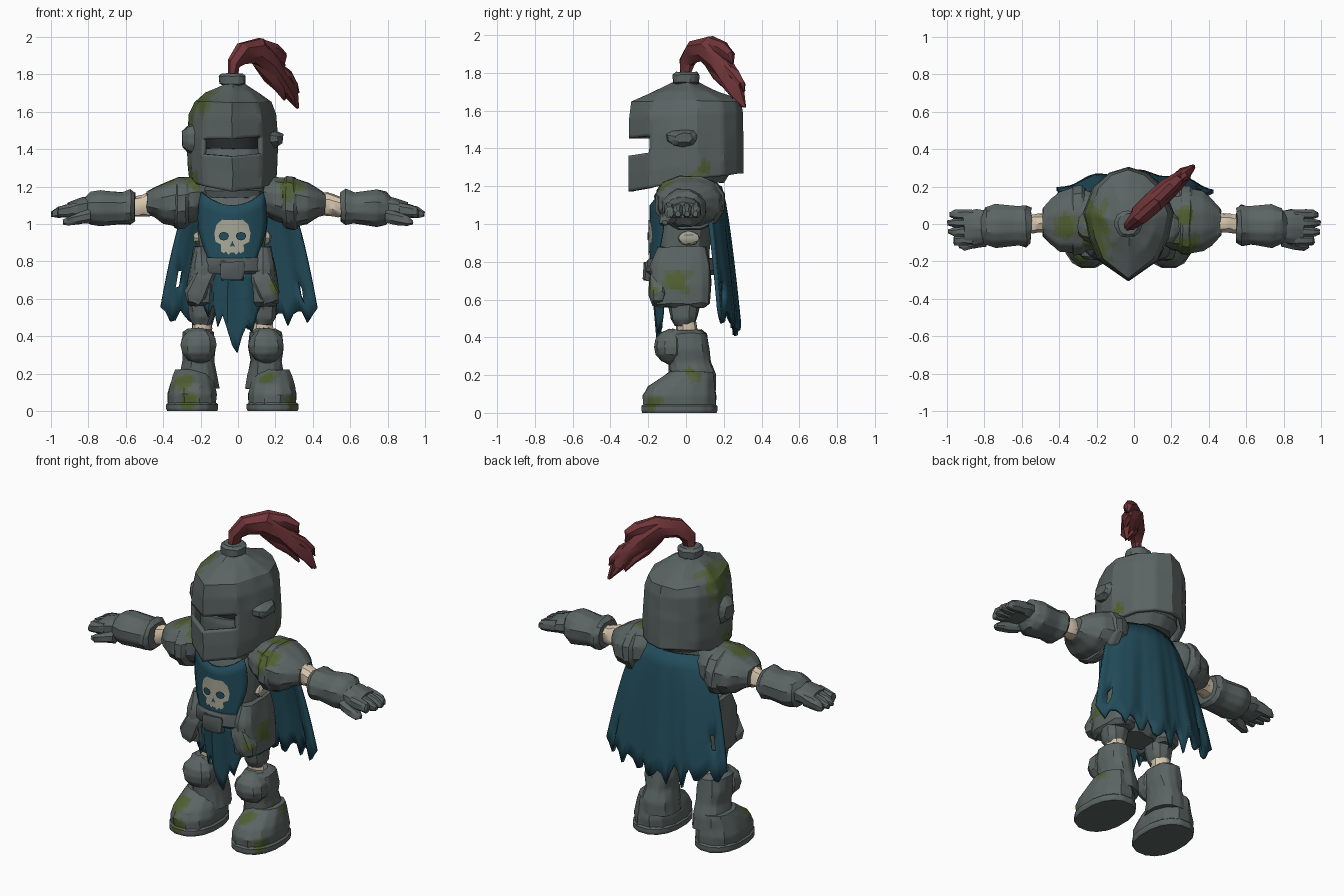
import bpy, bmesh, math, random
from mathutils import Vector, noise
random.seed(4)
CX = -0.03  # body axis


def mat(name, *rgb):
    m = bpy.data.materials.new(name)
    m.diffuse_color = (*rgb, 1)
    return m


STEEL = mat("weathered_steel", 0.105, 0.13, 0.125)
DARK = mat("dark_hollow", 0.02, 0.025, 0.025)
STRAP = mat("belt_steel", 0.085, 0.103, 0.102)
MOSS = mat("moss", 0.08, 0.115, 0.03)
MOSS_EDGE = mat("faded_moss", 0.09, 0.12, 0.065)
BLUE = mat("teal_cloth", 0.016, 0.073, 0.105)
RED = mat("crimson_plume", 0.16, 0.035, 0.04)
BONE = mat("bone", 0.70, 0.58, 0.43)
SKULL = mat("painted_skull", 0.39, 0.39, 0.31)
# moss patches: centre and radius
PATCHES = [(-.23, .02, 1.64, .13), (-.19, -.11, 1.64, .09), (-.26, -.05, 1.27, .06), (.2, .09, 1.29, .05),
           (.28, -.13, 1.2, .08), (.27, .04, 1.25, .06), (-.36, -.02, 1.21, .07), (-.25, -.12, 1.24, .06),
           (.22, -.05, .7, .07), (.2, -.19, .66, .04), (-.29, -.15, .15, .065), (-.27, -.23, .05, .05),
           (.15, -.14, .18, .06), (.28, -.17, .05, .06), (.25, .02, .2, .055)]


def finish(name, bm, m, thick=0, offset=0, recalc=True):
    if recalc:
        bmesh.ops.recalc_face_normals(bm, faces=bm.faces[:])
    me = bpy.data.meshes.new(name)
    me.materials.append(m)
    if m is STEEL:
        me.materials.append(MOSS)
        me.materials.append(MOSS_EDGE)
        for f in bm.faces:
            c = f.calc_center_median()
            k = 0.9 + 0.7 * noise.noise(c * 16)
            d = min((c - Vector(p[:3])).length / (p[3] * k) for p in PATCHES)
            f.material_index = 1 if d < 0.78 else 2 if d < 1.08 else 0
    bm.to_mesh(me)
    bm.free()
    ob = bpy.data.objects.new(name, me)
    bpy.context.collection.objects.link(ob)
    if thick:
        sol = ob.modifiers.new("thickness", 'SOLIDIFY')
        sol.thickness, sol.offset = thick, offset


def skin(bm, loops, caps):
    n = len(loops[0])
    for a, b in zip(loops, loops[1:]):
        for i in range(n):
            bm.faces.new((a[i], a[(i + 1) % n], b[(i + 1) % n], b[i]))
    for loop in caps:
        bm.faces.new(loop)


def loft(name, rings, m, n=14, p=2.3, jit=0.005):
    """rings of (centre, half-axis U, half-axis V), superellipse sections"""
    bm, loops = bmesh.new(), []
    for c, U, V in rings:
        loops.append([])
        for i in range(n):
            a = math.tau * (i + 0.5) / n
            cu, sv = [math.copysign(abs(t) ** (2 / p), t) for t in (math.cos(a), math.sin(a))]
            q = Vector([random.uniform(-jit, jit) for _ in range(3)])
            loops[-1].append(bm.verts.new(Vector(c) + Vector(U) * cu + Vector(V) * sv + q))
    skin(bm, loops, (loops[0][::-1], loops[-1]))
    if m is STEEL:  # finer faces so moss edges look natural
        bmesh.ops.subdivide_edges(bm, edges=bm.edges[:], cuts=3, use_grid_fill=True)
    finish(name, bm, m)


def zloft(name, x, rows, m, **k):  # rows: z, y, rx, ry
    loft(name, [((x, y, z), (rx, 0, 0), (0, ry, 0)) for z, y, rx, ry in rows], m, **k)


def xloft(name, s, rows, m, dx=0, **k):  # rows: x, y, z, ry, rz
    loft(name, [((dx + s * x, y, z), (0, ry, 0), (0, 0, rz)) for x, y, z, ry, rz in rows], m, **k)


def ball(name, c, r, m, **k):
    zloft(name, c[0], [(c[2] + r[2] * math.sin(t), c[1], r[0] * math.cos(t), r[1] * math.cos(t))
                       for t in (-1.4, -.95, -.45, 0, .45, .95, 1.4)], m, jit=.003, **k)


# ---- helmet: ridged shell with an open eye slit
half = [(0, -.305), (.16, -.195), (.215, -.07), (.24, .06), (.19, .2), (.1, .275), (0, .305)]
outline = half + [(-x, y) for x, y in half[-2:0:-1]]
rows = [(1.18, 1.275, .97, 1), (1.28, 1.34, 1, 1), (1.36, 1.46, 1, 1), (1.455, 1.5, 1, .99),
        (1.57, 1.6, .96, .985), (1.65, 1.655, .86, .95), (1.70, 1.69, .62, .62), (1.745, 1.745, .25, .25)]
bm, N = bmesh.new(), len(outline)
loops = [[bm.verts.new((CX + x * sx + random.uniform(-.004, .004), y * sy,
                        zf + (zb - zf) * (y + .3) / .6 + random.uniform(-.009, .009)))
          for x, y in outline] for zf, zb, sx, sy in rows]
skin(bm, loops, loops[-1:])
bm.faces.ensure_lookup_table()
bmesh.ops.delete(bm, geom=[bm.faces[2 * N], bm.faces[3 * N - 1]], context='FACES_ONLY')
bmesh.ops.subdivide_edges(bm, edges=bm.edges[:], cuts=5, use_grid_fill=True)
finish("helmet", bm, STEEL, 0.025, -1)
zloft("helmet_hollow", CX, [(1.3, .02, .15, .17), (1.4, .02, .17, .18), (1.6, .02, .16, .17)], DARK)
zloft("visor_backing", CX, [(1.22, .03, .15, .17), (1.28, .03, .19, .21), (1.37, .02, .19, .205),
                            (1.405, .02, .185, .2)], STEEL, jit=.003)
zloft("crest_socket", CX, [(1.71, 0, .06, .06), (1.74, 0, .05, .05), (1.75, 0, .07, .07),
                           (1.79, 0, .072, .072), (1.805, 0, .055, .055)], STEEL, jit=.003)


# ---- plume: swept, flattened feather locks given as x, z, radius
def lock(name, pts, jit=.006):
    P = [Vector((x, (x - CX) * .88, z)) for x, z, r in pts]
    side = Vector((.66, -.75, 0))
    rings = []
    for i, c in enumerate(P):
        t = (P[min(i + 1, len(P) - 1)] - P[max(i - 1, 0)]).normalized()
        rings.append((c, side * pts[i][2] * .85, t.cross(side).normalized() * pts[i][2]))
    loft(name, rings, RED, n=8, p=2, jit=jit)


lock("plume", [(CX, 1.78, .03), (-.025, 1.86, .042), (.02, 1.915, .06), (.1, 1.925, .068),
               (.17, 1.86, .066), (.235, 1.775, .052), (.285, 1.7, .04), (.318, 1.62, .006)], .01)
lock("plume_upper_lock", [(.04, 1.93, .04), (.12, 1.945, .05), (.19, 1.925, .045), (.235, 1.89, .03), (.25, 1.85, .005)])
lock("plume_lower_lock", [(.1, 1.87, .03), (.17, 1.8, .045), (.22, 1.73, .032), (.25, 1.665, .005)])
lock("plume_tip_lock", [(.2, 1.84, .03), (.265, 1.79, .035), (.305, 1.74, .02), (.32, 1.7, .004)])
# ---- torso, collar, belt
zloft("torso", CX, [(.57, -.02, .11, .09), (.64, -.02, .17, .14), (.85, -.02, .175, .145), (.98, -.01, .19, .15),
                    (1.1, 0, .2, .155), (1.17, .01, .19, .14), (1.2, .02, .12, .1)], STEEL, n=16)
zloft("collar", CX, [(1.14, 0, .17, .15), (1.18, 0, .18, .16), (1.24, .02, .14, .13)], STRAP)
zloft("belt", CX, [(.735, -.02, .205, .185), (.75, -.02, .215, .195), (.805, -.02, .215, .19),
                   (.82, -.02, .205, .18)], STRAP, n=16)
zloft("buckle", CX, [(.7, -.195, .06, .025), (.71, -.195, .066, .032), (.785, -.195, .066, .032),
                     (.795, -.195, .06, .025)], STRAP, n=8, p=6)


# ---- cloth sheets
def cloth(name, cols, rows, fn, thick, holes=()):
    bm = bmesh.new()
    g = [[bm.verts.new(fn(2 * i / cols - 1, j / rows, i)) for i in range(cols + 1)] for j in range(rows + 1)]
    for j in range(rows):
        for i in range(cols):
            if (i, j) not in holes:
                bm.faces.new((g[j][i], g[j][i + 1], g[j + 1][i + 1], g[j + 1][i]))
    finish(name, bm, BLUE, thick)


def cape(u, v, i):
    y = .18 + .09 * v ** .7 - .09 * u * u + .012 * math.sin(u * 11 + 1) * v
    return (.005 + u * (.22 + .2 * v ** .6), y, 1.2 + (tips[i] - 1.2) * v)


def chest_y(x):
    return -.186 + 2 * (x - CX) ** 2


def tabard(u, v, i):
    x, top = CX + u * (.165 + .02 * math.sin(v * 4.2) - .04 * v ** 3), 1.1 + .07 * u * u
    return (x, chest_y(x), top + (.76 - top) * v)


def skirt(u, v, i):
    x = CX + u * (.14 + .015 * v)
    return (x, -.175 + .03 * v + .8 * (x - CX) ** 2 + .008 * math.sin(u * 9), .76 + (hem[i] - .76) * v)


tips = [.465 + .06 * abs(i - 16) / 16 + random.uniform(-.03, .03) + (.05, 0, -.055, 0)[i % 4] for i in range(33)]
hem = [.57, .50, .57, .45, .52, .43, .35, .31, .40, .46, .42, .52, .57]
cloth("cape", 32, 8, cape, .02, holes={(2, 5), (29, 6)})
cloth("tabard", 12, 6, tabard, .012)
cloth("tabard_skirt", 12, 6, skirt, .016)


# ---- skull emblem: thin plates hugging the chest
def plate(name, cx, cz, pts, off, m):
    bm = bmesh.new()
    vs = [bm.verts.new((cx + x, chest_y(cx + x) - off, cz + z)) for x, z in pts + [(0, 0)]]
    for i in range(len(pts)):
        bm.faces.new((vs[i], vs[i - 1 if i else len(pts) - 1], vs[-1]))
    finish(name, bm, m, recalc=False)


right = [(0, .085), (.055, .088), (.085, .062), (.097, .015), (.09, -.03), (.06, -.045), (.062, -.08),
         (.045, -.092), (.035, -.082), (.02, -.1), (.01, -.088)]
eye = [(.028 * math.cos(k * .785), -.023 * math.sin(k * .785)) for k in range(8)]
plate("skull_emblem", CX, .935, right + [(-x, z) for x, z in right[:0:-1]], .012, SKULL)
plate("skull_nose", CX, .89, [(0, .02), (.014, -.012), (0, -.007), (-.014, -.012)], .017, BLUE)

# ---- paired parts
for s, side in ((-1, "left_"), (1, "right_")):
    plate(side + "skull_eye", CX + s * .046, .935, eye, .019, BLUE)
    h = .085 if s < 0 else .05
    xloft(side + "helmet_boss", s, [(.2, -.015, 1.455, .09, h), (.24, -.015, 1.455, .08, h * .85),
                                    (.268, -.01, 1.455, .045, h * .5)], STEEL, dx=CX, n=10)
    # arms
    xloft(side + "pauldron", s, [(.15, .02, 1.145, .12, .095), (.21, .02, 1.135, .16, .12), (.31, .02, 1.115, .18, .135),
                                 (.385, .015, 1.11, .165, .112), (.43, .01, 1.115, .125, .085),
                                 (.475, .01, 1.11, .075, .06)], STEEL, dx=-.012, n=12)
    xloft(side + "pauldron_band", s, [(.25, .02, 1.12, .17, .125), (.27, .02, 1.115, .19, .142),
                                      (.31, .02, 1.11, .19, .142), (.33, .02, 1.105, .17, .13)], STEEL, dx=-.012, n=12)
    xloft(side + "arm_bone", s, [(.4, 0, 1.1, .05, .055), (.48, .005, 1.105, .055, .064), (.51, .005, 1.1, .05, .056),
                                 (.535, 0, 1.095, .05, .055), (.6, 0, 1.09, .045, .045)], BONE, n=10)
    xloft(side + "gauntlet", s, [(.55, -.01, 1.09, .095, .08), (.575, -.01, 1.09, .115, .098),
                                 (.62, -.01, 1.085, .105, .088), (.74, -.01, 1.085, .118, .1),
                                 (.79, -.01, 1.085, .1, .088), (.82, -.02, 1.085, .07, .06)], STEEL, n=12)
    xloft(side + "palm", s, [(.78, -.015, 1.09, .085, .06), (.84, -.015, 1.085, .095, .055),
                             (.91, -.02, 1.07, .095, .042)], STEEL, n=10)
    for k, (y, tip) in enumerate(((.05, .985), (.005, .998), (-.042, .993), (-.088, .965))):
        xloft(f"{side}finger_{k + 1}", s, [(.86, y, 1.077, .028, .04), (.92, y, 1.07, .029, .036),
                                           (.96, y, 1.062, .026, .03), (tip, y, 1.053, .012, .015)], STEEL, n=8, jit=.003)
    xloft(side + "thumb", s, [(.79, -.08, 1.045, .04, .04), (.85, -.1, 1.03, .036, .034),
                              (.91, -.113, 1.015, .028, .026), (.935, -.113, 1.01, .012, .012)], STEEL, n=8)
    # ribs and hips, with a slanted plate in front
    ball(side + "rib_bone", (CX + s * .18, .015, .925), (.03, .056, .036), SKULL, p=4)
    x, a = CX + s * .165, s * .35
    zloft(side + "hip_guard", x, [(.56, -.02, .065, .12), (.58, -.025, .08, .15), (.68, -.03, .08, .162),
                                  (.78, -.03, .065, .16), (.88, -.02, .04, .13)], STEEL, p=2.8)
    loft(side + "hip_plate", [((x + s * d, -.15, z), (w * math.cos(a), 0, w * math.sin(a)), (0, t, 0))
                              for d, z, w, t in ((.045, .58, .04, .03), (.035, .62, .06, .045),
                                                 (-.01, .71, .055, .045), (-.03, .75, .045, .03))], STEEL, n=10, p=3.5)
    # legs
    zloft(side + "thigh", x, [(.46, -.01, .045, .05), (.5, -.01, .07, .07), (.56, -.01, .075, .08),
                              (.62, -.01, .08, .09)], STEEL, n=10)
    zloft(side + "leg_bone", x, [(.38, .005, .05, .05), (.44, .005, .056, .056), (.49, 0, .05, .05)], BONE, n=10)
    zloft(side + "greave", CX + s * .18, [(.12, .03, .11, .13), (.2, .035, .1, .122), (.27, .02, .085, .115),
                                          (.34, .005, .095, .118), (.42, 0, .085, .11), (.44, 0, .06, .08)], STEEL)
    ball(side + "knee_guard", (CX + s * .18, -.08, .35), (.1, .088, .095), STEEL, n=10)
    x = CX + s * .215
    zloft(side + "boot_sole", x, [(0, -.035, .136, .2), (.012, -.035, .141, .205), (.036, -.035, .141, .205),
                                  (.045, -.035, .13, .195)], STEEL, n=16, jit=0)
    zloft(side + "boot", x, [(.03, -.035, .13, .196), (.09, -.035, .134, .198), (.14, -.025, .122, .18),
                             (.19, .01, .105, .14), (.22, .03, .09, .115)], STEEL, n=12, jit=.004)

# smooth shading with crisp edges
for ob in bpy.context.scene.objects:
    ob.select_set(True)
    bpy.context.view_layer.objects.active = ob
bpy.ops.object.shade_smooth_by_angle(angle=math.radians(32))
